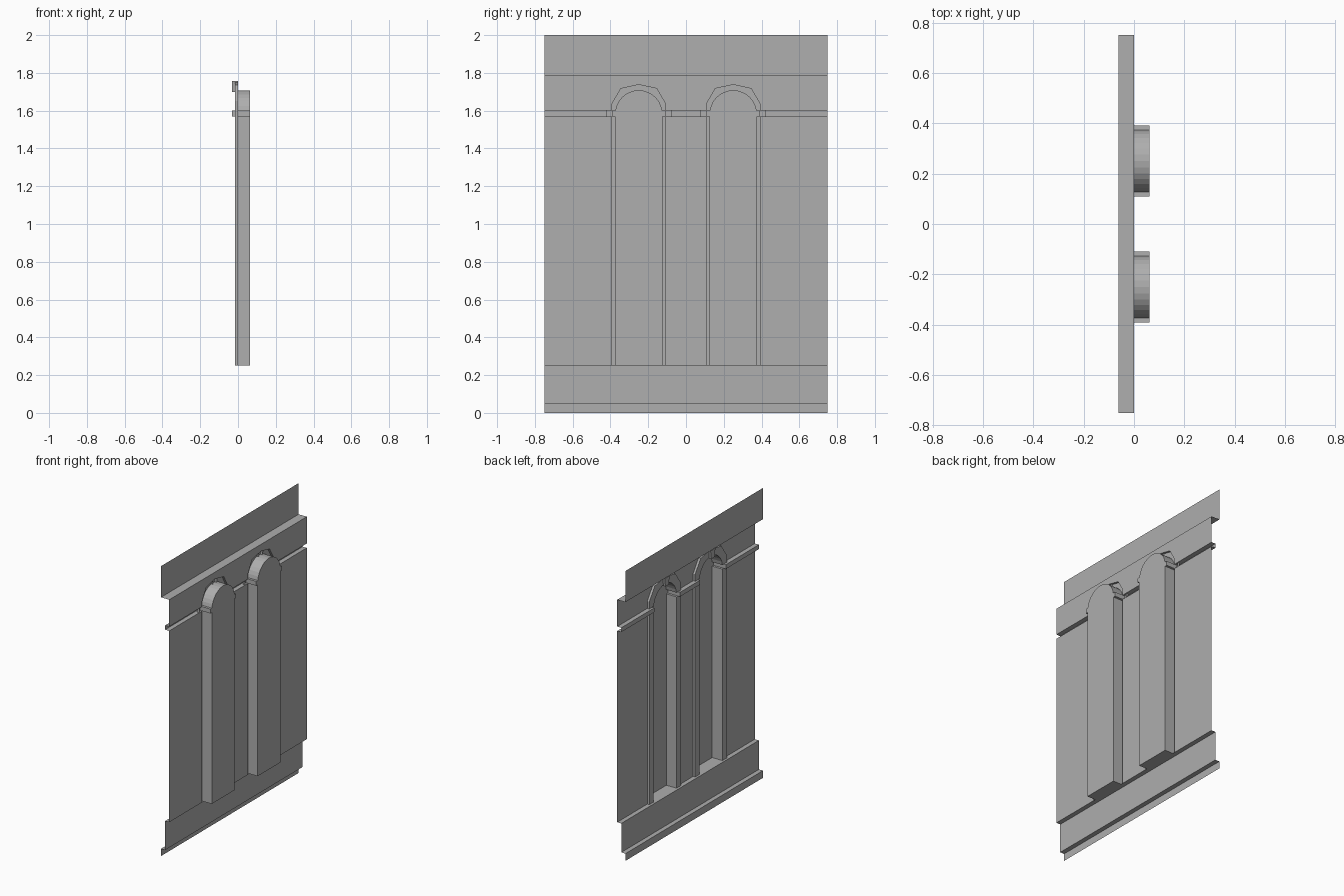
import bpy, bmesh, math

if "Cube" in bpy.data.objects:
    bpy.data.objects.remove(bpy.data.objects["Cube"])

XB, XM, XF, XD = -0.0625, -0.0312, -0.0156, 0.0625   # base, band, frame and window depths
W, WI, WO, WF = 0.75, 0.125, 0.1406, 0.172           # wall, opening, wall hole and frame half widths
Z0, Z1, Z2, Z3 = 0.25, 1.57, 1.60, 1.785             # sill, band bottom, band top, frieze

# darker grey than the default
stone = bpy.data.materials.new("stone")
stone.diffuse_color = (0.425, 0.425, 0.425, 1)
stone.use_nodes = True
stone.node_tree.nodes["Principled BSDF"].inputs["Base Color"].default_value = stone.diffuse_color


def make(name, polys):
    bm = bmesh.new()
    for p in polys:
        bm.faces.new([bm.verts.new(v) for v in p])
    bmesh.ops.remove_doubles(bm, verts=bm.verts, dist=1e-5)
    me = bpy.data.meshes.new(name)
    bm.to_mesh(me)
    bm.free()
    me.materials.append(stone)
    ob = bpy.data.objects.new(name, me)
    bpy.context.collection.objects.link(ob)
    return ob


def sweep(profile, y0, y1):
    """Sheet from an (x, z) profile run along y."""
    return [[(a[0], y0, a[1]), (a[0], y1, a[1]), (b[0], y1, b[1]), (b[0], y0, b[1])]
            for a, b in zip(profile, profile[1:])]


def extrude(path, c, x0, x1):
    """Sheet from a (y, z) path run along x, around window centre c."""
    return [[(x0, c + a[0], a[1]), (x0, c + b[0], b[1]), (x1, c + b[0], b[1]), (x1, c + a[0], a[1])]
            for a, b in zip(path, path[1:])]


def flat(path, c, x):
    return [(x, c + y, z) for y, z in path]


def mirrored(half):
    """Complete a left half path; the last point may lie on the centre."""
    return half + [(-y, z) for y, z in reversed(half) if abs(y) > 1e-6]


# half paths, from the springing to the crown
hole_arch = mirrored([(-WO, Z2), (-WO, 1.638), (-0.095, 1.717), (0, 1.738)])
frame_arch = mirrored([(-WF, Z2), (-WF, 1.65), (-0.112, 1.736), (0, 1.754)])
cz, n = 1.583, 14
t0 = math.asin((Z2 - cz) / WI)
inner_arch = [(-WI * math.cos(t0 + (math.pi - 2 * t0) * i / n),
               cz + WI * math.sin(t0 + (math.pi - 2 * t0) * i / n)) for i in range(n + 1)]
left = [(-WI, Z0), (-WI, Z1), (-WO, Z1), (-WO, Z2)]
opening = left + inner_arch + [(-y, z) for y, z in reversed(left)]
centres = (-0.25, 0.25)

# plinth, frieze and the wall with its band
make("plinth", sweep([(XB, 0), (XB, 0.05), (XM, 0.05), (XM, Z0), (0, Z0)], -W, W))
make("frieze", sweep([(0, Z3), (XB, Z3), (XB, 2.0)], -W, W))
spans = [(-W, -0.25 - WO), (-0.25 + WO, 0.25 - WO), (0.25 + WO, W)]
wall, band = [], []
for a, b in spans:
    wall += sweep([(0, Z0), (0, Z1)], a, b)
    band += sweep([(0, Z1), (XM, Z1), (XM, Z2), (0, Z2)], a, b)
make("lower_wall", wall)
make("string_band", band)

# upper wall cut around both arches
edge = [(-W, Z3), (-W, Z2)]
for c in centres:
    edge += [(c + y, z) for y, z in hole_arch]
edge += [(W, Z2), (W, Z3)]
make("upper_wall", [flat(edge, 0, 0)])

for i, c in enumerate(centres):
    # recess with back pane and sill
    pane = extrude(opening, c, XF, XD) + [flat(opening, c, XD)]
    pane.append([(XM, c - WO, Z0), (XM, c + WO, Z0), (0, c + WO, Z0), (0, c - WO, Z0)])
    pane.append([(0, c - WI, Z0), (0, c + WI, Z0), (XD, c + WI, Z0), (XD, c - WI, Z0)])
    make(f"window_recess_{i}", pane)

    # raised frame: faceted arch, two jambs and impost ends
    frame = extrude(hole_arch, c, XF, 0) + extrude(frame_arch, c, XF, 0)
    frame.append(flat(frame_arch + inner_arch[::-1], c, XF))
    for s in (-1, 1):
        jamb = [(s * WF, Z0), (s * WF, Z2), (s * WO, Z2), (s * WO, Z1), (s * WI, Z1), (s * WI, Z0)]
        frame.append(flat(jamb, c, XF))
        frame += extrude(jamb[:2], c, XF, 0)
        frame += extrude([(s * WO, Z0), (s * WO, Z1)], c, XF, 0)
        frame += extrude([(s * WO, Z1), (s * WO, Z2)], c, XM, XF)
    make(f"window_frame_{i}", frame)

    # keystone wedge
    key = [(-0.018, 1.70), (-0.026, 1.757), (0.026, 1.757), (0.018, 1.70)]
    make(f"keystone_{i}", extrude(key + key[:1], c, XM, -0.001) + [flat(key, c, XM)])
